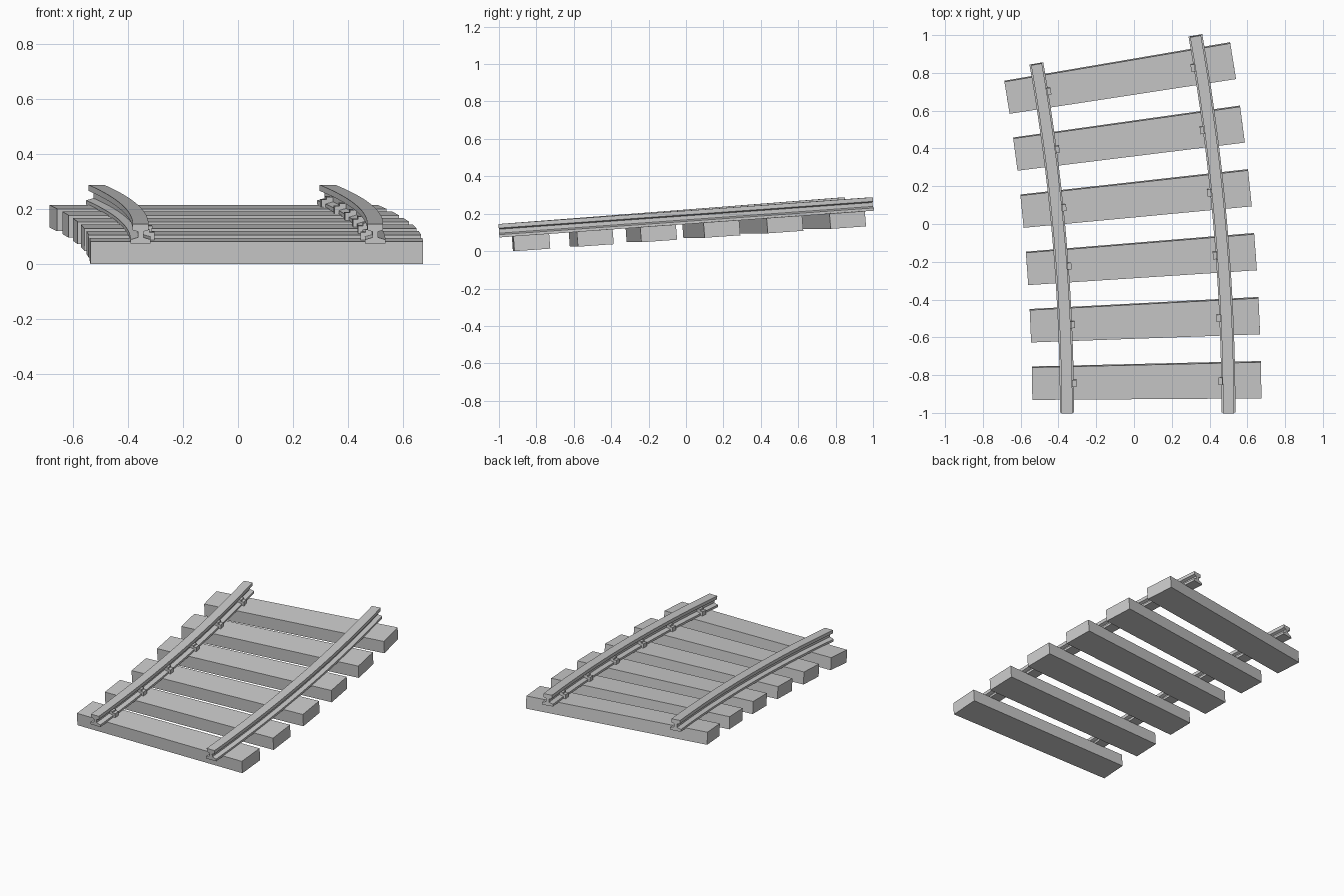
import bpy, bmesh
from math import sin, cos, radians

if "Cube" in bpy.data.objects:
    bpy.data.objects.remove(bpy.data.objects["Cube"])

XC, Y0 = -10.995, -1.0            # centre of the curve
R_LEFT, R_RIGHT = 10.64, 11.495   # rail radii
SWEEP = radians(10)
RISE = 0.143                      # climb over the whole sweep
PITCH = 0.075
COUNT = 6


def place(r, a, z):
    """Map radius, angle and height onto the climbing curve."""
    a += (0.11 - z) * PITCH / 11.065
    return (XC + r * cos(a), Y0 + r * sin(a), z + RISE * a / SWEEP)


def sweep(name, profile, a0, a1, steps=1):
    """Sweep a closed (radius, height) profile along the curve."""
    bm = bmesh.new()
    rings = []
    for i in range(steps + 1):
        a = a0 + (a1 - a0) * i / steps
        rings.append([bm.verts.new(place(r, a, z)) for r, z in profile])
    n = len(profile)
    for p, q in zip(rings, rings[1:]):
        for j in range(n):
            k = (j + 1) % n
            bm.faces.new((p[j], p[k], q[k], q[j]))
    bm.faces.new(rings[0])
    bm.faces.new(rings[-1])
    bmesh.ops.recalc_face_normals(bm, faces=bm.faces)
    me = bpy.data.meshes.new(name)
    bm.to_mesh(me)
    bm.free()
    ob = bpy.data.objects.new(name, me)
    bpy.context.collection.objects.link(ob)
    return ob


# rails: half of the I-shaped section, mirrored
half = [(0.037, 0.073), (0.037, 0.088), (0.010, 0.096),
        (0.010, 0.117), (0.029, 0.123), (0.029, 0.145)]
section = half + [(-x, z) for x, z in reversed(half)]
for side, radius in (("left", R_LEFT), ("right", R_RIGHT)):
    sweep(side + "_rail", [(radius + x, z) for x, z in section], 0, SWEEP, 20)

# sleepers, slightly wedge shaped, with a stepped clip inside each rail
step = SWEEP / COUNT
clip = [(0.008, 0.074), (0.052, 0.074), (0.052, 0.104),
        (0.034, 0.104), (0.034, 0.114), (0.008, 0.114)]
for i in range(COUNT):
    a = (i + 0.5) * step
    sweep(f"sleeper_{i + 1}", [(10.457, -0.006), (11.67, -0.006),
                               (11.67, 0.076), (10.457, 0.076)],
          a - 0.0082, a + 0.0082)
    for side, radius, s in (("left", R_LEFT, 1), ("right", R_RIGHT, -1)):
        sweep(f"{side}_clip_{i + 1}", [(radius + s * x, z) for x, z in clip],
              a - 0.0017, a + 0.0017)
